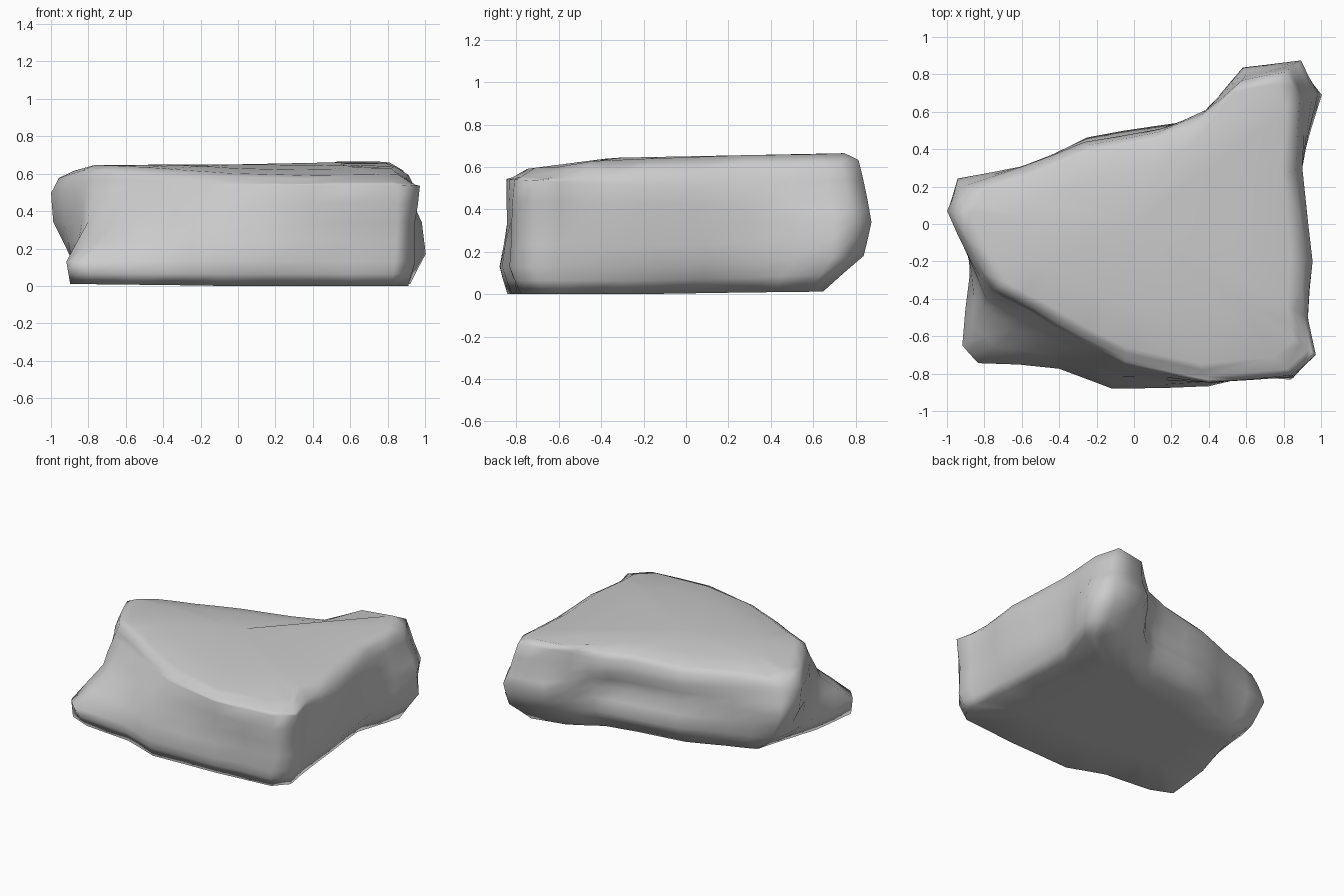
import bpy
import bmesh
from math import exp
from mathutils import Vector, noise

default_cube = bpy.data.objects.get("Cube")
if default_cube:
    bpy.data.objects.remove(default_cube, do_unlink=True)


def make_material(name, value):
    material = bpy.data.materials.new(name)
    colour = (value, value, value, 1)
    material.diffuse_color = colour
    material.use_nodes = True
    shader = next(node for node in material.node_tree.nodes if node.type == "BSDF_PRINCIPLED")
    shader.inputs["Base Color"].default_value = colour
    shader.inputs["Roughness"].default_value = 0.9
    return material


# Plan outlines of the boulder, counter-clockwise from the low front ledge
foot = [(-.9, -.66), (-.74, -.72), (-.38, -.75), (-.11, -.84), (.4, -.82),
        (.82, -.78), (.91, -.68), (.88, -.5), (.84, -.1), (.81, .25),
        (.92, .58), (.82, .65), (.57, .6), (.34, .46), (.12, .42),
        (-.25, .37), (-.5, .27), (-.72, .19), (-.77, 0), (-.86, -.3)]
skirt = [(-.92, -.65), (-.83, -.74), (-.4, -.77), (-.12, -.88), (.4, -.87),
         (.84, -.83), (.95, -.71), (.92, -.5), (.92, -.1), (.89, .3),
         (1, .69), (.87, .84), (.59, .77), (.36, .57), (.14, .53),
         (-.25, .46), (-.58, .31), (-.86, .22), (-.89, .08), (-.88, -.27)]
belly = [(-.81, -.44), (-.64, -.57), (-.36, -.72), (-.1, -.82), (.4, -.85),
         (.85, -.82), (.95, -.7), (.93, -.5), (.95, -.2), (.9, .3),
         (.98, .69), (.89, .87), (.58, .84), (.36, .56), (.14, .48),
         (-.25, .42), (-.6, .31), (-.94, .24), (-.99, .08), (-.87, -.22)]
shoulder = [(-.77, -.36), (-.56, -.47), (-.3, -.62), (-.05, -.75), (.4, -.85),
            (.85, -.81), (.97, -.7), (.93, -.5), (.95, -.2), (.9, .3),
            (.92, .68), (.85, .85), (.6, .8), (.38, .61), (.14, .51),
            (-.27, .44), (-.61, .3), (-.92, .2), (-1, .07), (-.87, -.2)]


def inset(outline, factor):
    return [(x * factor, y * factor) for x, y in outline]


def floor_height(x, y):
    return max(0, .012 - .01 * x + .015 * y)


def skirt_height(x, y):
    return .13 + .06 * max(0, y)


def belly_height(x, y):
    return .34


def shoulder_height(x, y):
    return .5 - .05 * y


def top_height(x, y):
    # The top dips gently towards the front, the right and the back rim
    height = .65 + .02 * y - .11 * max(0, -y - .35) - .2 * max(0, x - .8)
    if x < .4:
        height -= .28 * max(0, .95 * y - .31 * x - .2)
    return height


def rim_height(x, y):
    return top_height(x, y) - .03


# Loft the outlines from the underside to the top
layers = [(inset(foot, .6), floor_height), (foot, floor_height),
          (skirt, skirt_height), (belly, belly_height), (shoulder, shoulder_height),
          (inset(shoulder, .96), rim_height),
          (inset(shoulder, .88), top_height), (inset(shoulder, .6), top_height)]

bm = bmesh.new()
rings = [[bm.verts.new((x, y, height(x, y))) for x, y in outline]
         for outline, height in layers]
count = len(foot)
for lower, upper in zip(rings, rings[1:]):
    for i in range(count):
        j = (i + 1) % count
        bm.faces.new((lower[i], lower[j], upper[j], upper[i]))
bottom = bm.verts.new((0, 0, floor_height(0, 0)))
summit = bm.verts.new((0, 0, top_height(0, 0)))
for i in range(count):
    j = (i + 1) % count
    bm.faces.new((bottom, rings[0][j], rings[0][i]))
    bm.faces.new((summit, rings[-1][i], rings[-1][j]))

# Add detail on the sides
bm.normal_update()
sides = [edge for edge in bm.edges
         if any(abs(face.normal.z) < .85 for face in edge.link_faces)]
bmesh.ops.subdivide_edges(bm, edges=sides, cuts=1, use_grid_fill=True)
bm.normal_update()

# Press in chips (centre, radius, depth) and a light roughness
chips = [((.58, -.86, .2), .12, .05), ((-.5, -.66, .3), .12, .03),
         ((-.2, -.78, .42), .12, .02), ((.25, .52, .33), .14, .02),
         ((.65, .68, .1), .14, .03), ((-.85, -.4, .25), .1, .02)]
moves = []
for vert in bm.verts:
    outward = Vector((vert.normal.x, vert.normal.y, 0))
    push = noise.noise(vert.co * 5) * .01
    for centre, radius, depth in chips:
        distance = (vert.co - Vector(centre)).length / radius
        push -= depth * exp(-distance * distance)
    moves.append((vert, outward * push))
for vert, move in moves:
    vert.co += move

bmesh.ops.triangulate(bm, faces=[face for face in bm.faces if len(face.verts) > 4])
for face in bm.faces:
    face.smooth = True
mesh = bpy.data.meshes.new("boulder")
bm.to_mesh(mesh)
bm.free()
mesh.materials.append(make_material("stone grey", .6))
boulder = bpy.data.objects.new("boulder", mesh)
bpy.context.collection.objects.link(boulder)

# Keep the broad top and underside shaded flat
boulder.modifiers.new("weighted normals", "WEIGHTED_NORMAL")
